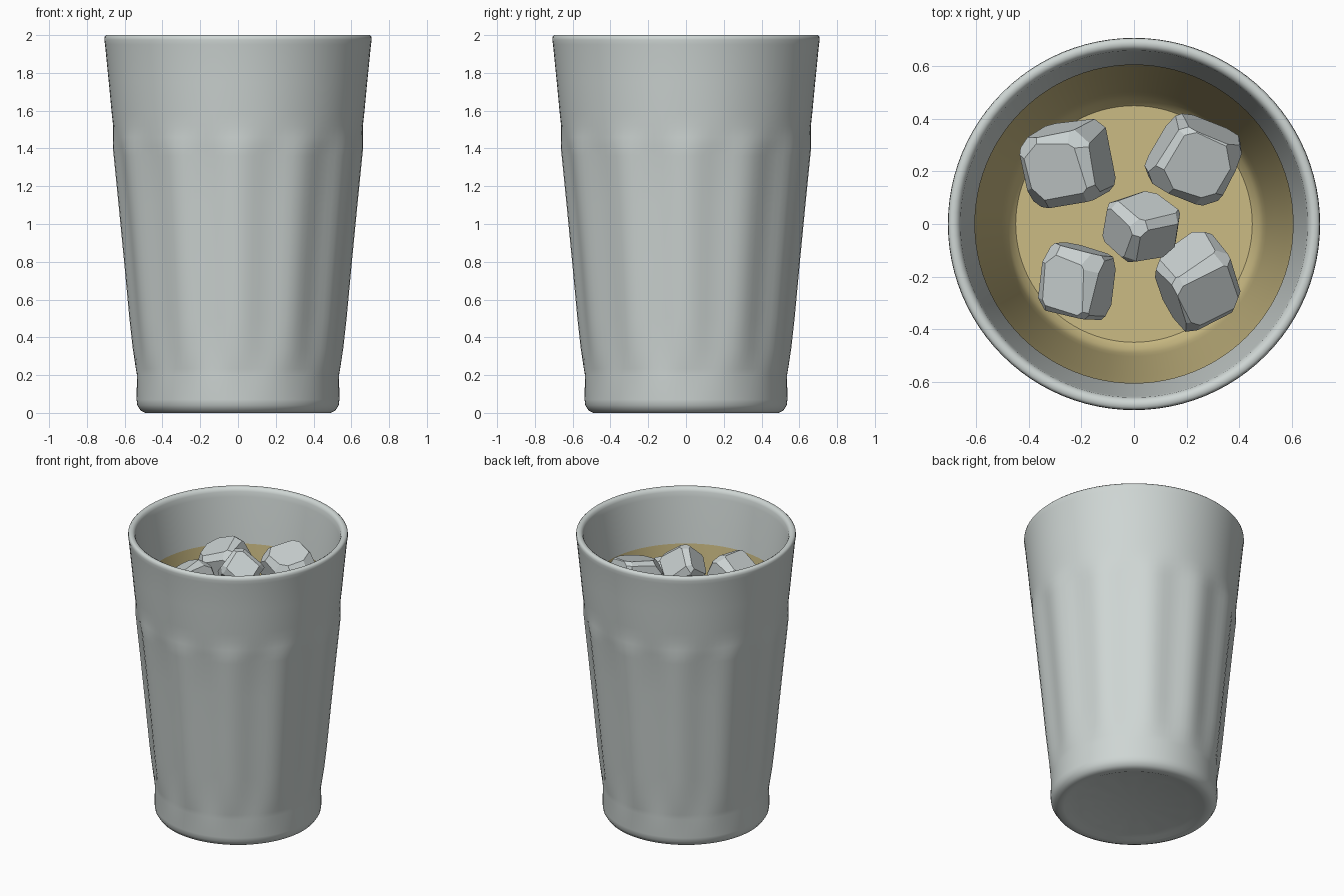
import bpy, bmesh, math, random
from mathutils import Euler, Vector

if "Cube" in bpy.data.objects:
    bpy.data.objects.remove(bpy.data.objects["Cube"])

SEGS = 96


def material(name, rgb):
    m = bpy.data.materials.new(name)
    m.diffuse_color = (*rgb, 1)
    m.use_nodes = True
    m.node_tree.nodes["Principled BSDF"].inputs["Base Color"].default_value = m.diffuse_color
    return m


GLASS = material("pale_glass", (0.62, 0.67, 0.655))
DRINK = material("golden_drink", (0.60, 0.50, 0.23))
ICE = material("ice_grey", (0.60, 0.65, 0.65))


def finish(name, bm, mat, angle=None):
    mesh = bpy.data.meshes.new(name)
    bm.to_mesh(mesh)
    bm.free()
    mesh.materials.append(mat)
    ob = bpy.data.objects.new(name, mesh)
    bpy.context.collection.objects.link(ob)
    if angle:
        bpy.ops.object.select_all(action='DESELECT')
        ob.select_set(True)
        bpy.context.view_layer.objects.active = ob
        bpy.ops.object.shade_smooth_by_angle(angle=math.radians(angle))
    return ob


def lathe(name, profile, mat, angle):
    """Spin (radius, height, groove depth) points; grooves repeat 12 times."""
    bm = bmesh.new()
    rings = []
    for r, z, groove in profile:
        if r == 0:
            rings.append([bm.verts.new((0, 0, z))] * SEGS)
            continue
        ring = []
        for i in range(SEGS):
            a = 2 * math.pi * i / SEGS
            rr = r - groove * (0.5 - 0.5 * math.cos(12 * a))
            ring.append(bm.verts.new((rr * math.cos(a), rr * math.sin(a), z)))
        rings.append(ring)
    for lo, hi in zip(rings, rings[1:]):
        for i in range(SEGS):
            j = (i + 1) % SEGS
            quad = list(dict.fromkeys((lo[i], lo[j], hi[j], hi[i])))
            bm.faces.new(quad)
    return finish(name, bm, mat, angle)


# Tumbler: underside, foot, ribbed wall, rolled rim, inner wall and floor
lathe("tumbler", [
    (0, 0.02, 0), (0.33, 0.02, 0.008), (0.36, 0.012, 0.008), (0.42, 0.012, 0),
    (0.45, 0, 0), (0.49, 0, 0), (0.515, 0.012, 0), (0.533, 0.04, 0),
    (0.537, 0.07, 0), (0.535, 0.2, 0), (0.541, 0.235, 0.004),
    (0.557, 0.34, 0.016), (0.575, 0.5, 0.018), (0.603, 0.8, 0.02),
    (0.632, 1.1, 0.02), (0.658, 1.36, 0.02), (0.663, 1.41, 0.016),
    (0.661, 1.46, 0.007), (0.661, 1.52, 0), (0.668, 1.58, 0),
    (0.684, 1.75, 0), (0.704, 1.95, 0), (0.708, 1.975, 0), (0.706, 1.991, 0),
    (0.697, 2.0, 0), (0.68, 2.0, 0), (0.667, 1.992, 0), (0.66, 1.975, 0),
    (0.655, 1.94, 0), (0.613, 1.63, 0), (0.585, 1.36, 0), (0.51, 0.4, 0),
    (0.49, 0.23, 0), (0.455, 0.18, 0), (0, 0.18, 0)], GLASS, 50)

# Drink: open shell lining the inside of the tumbler
lathe("drink", [
    (0, 0.2, 0), (0.45, 0.2, 0), (0.475, 0.225, 0), (0.492, 0.28, 0),
    (0.504, 0.4, 0), (0.579, 1.36, 0), (0.607, 1.63, 0)], DRINK, 30)


def ice_cube(name, box, top, tilt, seed):
    """Chipped block fitted to box (x0, x1, y0, y1) with its highest point at top."""
    rng = random.Random(seed)
    bm = bmesh.new()
    bmesh.ops.create_cube(bm, size=1)
    for v in bm.verts:
        v.co *= rng.uniform(0.9, 1.06)
    # chip corners and edges by slicing them off
    normals = [Vector((x, y, z)) for x in (-1, 0, 1) for y in (-1, 0, 1)
               for z in (-1, 0, 1) if abs(x) + abs(y) + abs(z) >= 2]
    for n in normals:
        reach = 0.60 if n.length < 1.5 else 0.64
        n = (n.normalized() + Vector([rng.uniform(-.1, .1) for _ in range(3)])).normalized()
        res = bmesh.ops.bisect_plane(
            bm, geom=bm.verts[:] + bm.edges[:] + bm.faces[:],
            plane_co=n * (reach + rng.uniform(-0.02, 0.05)), plane_no=n, clear_outer=True)
        rim = [e for e in res["geom_cut"] if isinstance(e, bmesh.types.BMEdge)]
        if len(rim) > 2:
            bmesh.ops.contextual_create(bm, geom=rim)
    rot = Euler([math.radians(t) for t in tilt]).to_matrix()
    bmesh.ops.rotate(bm, verts=bm.verts, matrix=rot)
    lo = [min(v.co[i] for v in bm.verts) for i in range(3)]
    hi = [max(v.co[i] for v in bm.verts) for i in range(3)]
    x0, x1, y0, y1 = box
    sx, sy = (x1 - x0) / (hi[0] - lo[0]), (y1 - y0) / (hi[1] - lo[1])
    sz = (sx + sy) / 2
    for v in bm.verts:
        v.co = (x0 + (v.co.x - lo[0]) * sx, y0 + (v.co.y - lo[1]) * sy,
                top + (v.co.z - hi[2]) * sz)
    bmesh.ops.recalc_face_normals(bm, faces=bm.faces)
    finish(name, bm, ICE)


# Floating ice
ice_cube("ice_back_left", (-0.435, -0.07, 0.06, 0.40), 1.79, (10, -22, 8), 1)
ice_cube("ice_back_right", (0.04, 0.41, 0.07, 0.42), 1.86, (12, 12, -25), 2)
ice_cube("ice_front_left", (-0.365, -0.07, -0.365, -0.07), 1.81, (8, -24, -14), 3)
ice_cube("ice_front_right", (0.08, 0.405, -0.41, -0.03), 1.70, (32, 12, 28), 4)
ice_cube("ice_middle", (-0.12, 0.175, -0.145, 0.125), 1.88, (45, 33, 15), 5)
